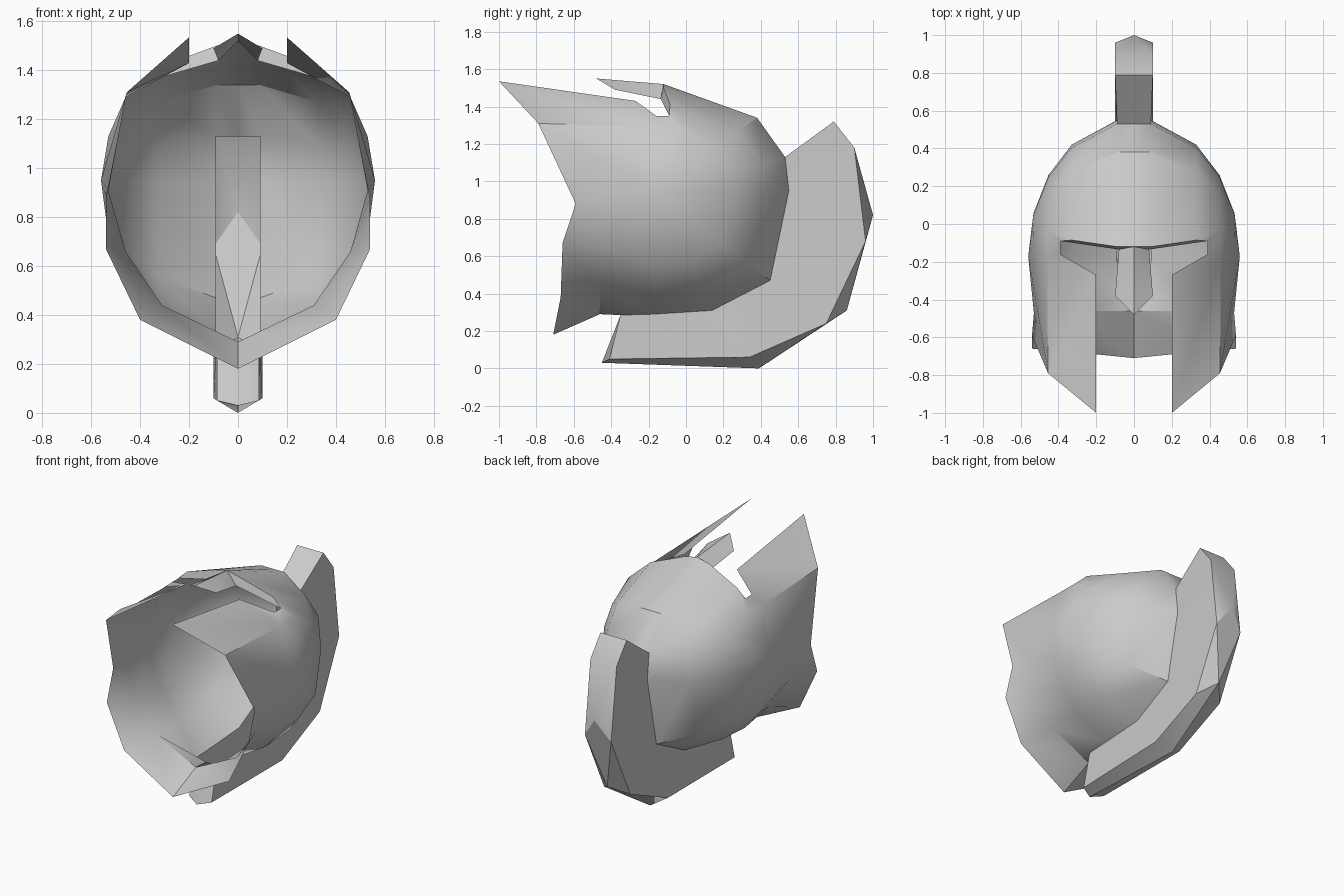
import bpy, bmesh
from math import sin, cos, radians
from mathutils import Vector as V

cube = bpy.data.objects.get("Cube")
if cube:
    bpy.data.objects.remove(cube)

steel = bpy.data.materials.new("plain_grey")
steel.use_nodes = True
steel.diffuse_color = (0.6, 0.6, 0.6, 1)
steel.node_tree.nodes["Principled BSDF"].inputs["Base Color"].default_value = (0.6, 0.6, 0.6, 1)


def build(name, polys):
    """Make a mesh from left-half polygons plus their mirror images."""
    bm = bmesh.new()
    for poly in polys:
        bm.faces.new([bm.verts.new(p) for p in poly])
        bm.faces.new([bm.verts.new((-p[0], p[1], p[2])) for p in reversed(poly)])
    bmesh.ops.remove_doubles(bm, verts=bm.verts, dist=0.002)
    bmesh.ops.recalc_face_normals(bm, faces=bm.faces)
    mesh = bpy.data.meshes.new(name)
    bm.to_mesh(mesh)
    bm.free()
    mesh.materials.append(steel)
    obj = bpy.data.objects.new(name, mesh)
    bpy.context.collection.objects.link(obj)
    bpy.ops.object.select_all(action='DESELECT')
    obj.select_set(True)
    bpy.context.view_layer.objects.active = obj
    bpy.ops.object.shade_smooth_by_angle(angle=radians(33))
    return obj


def strip(a, b):
    """Quads between two rows of points."""
    return [[a[i], a[i + 1], b[i + 1], b[i]] for i in range(len(a) - 1)]


def centre(p):
    return V((0, p[1], p[2]))


# Dome: meridians of the centre profile that gather at the ear
ear = V((0.56, -0.17, 0.95))
profile = [(0.38, 1.34), (0.53, 1.13), (0.55, 0.95), (0.45, 0.47), (0.14, 0.31), (-0.17, 0.29)]
angles = [radians(a) for a in (9.2, 36, 54, 72)]


def meridian(y, z):
    pts = []
    for a in angles:
        k = cos(a) / cos(angles[0])
        pts.append(V((ear.x * sin(a), ear.y + (y - ear.y) * k, ear.z + (z - ear.z) * k)))
    return pts


brow = [V((0.09, -0.12, 1.5)), V((0.33, -0.085, 1.41)), V((0.46, -0.03, 1.29)), V((0.53, -0.1, 1.13))]
columns = [brow] + [meridian(y, z) for y, z in profile]
shell = []
for a, b in zip(columns, columns[1:]):
    shell += strip(a, b) + [[a[-1], ear, b[-1]]]
brow_mid = V((0, -0.12, 1.52))
front = [brow_mid, centre(columns[1][0]), centre(columns[2][0])]
shell += strip(front, [c[0] for c in columns[:3]])

# Neck skirt with flared rim
nape = columns[-1]
slot_end = V((0.085, -0.35, 0.285))
neck = [V((0, -0.46, 0.29)), V((0.31, -0.46, 0.44)), V((0.46, -0.47, 0.66)), V((0.53, -0.47, 0.91))]
rim = [V((0, -0.71, 0.18)), V((0.4, -0.67, 0.38)), V((0.54, -0.66, 0.67)), V((0.54, -0.59, 0.88))]
shell += strip(neck, rim)
shell += [[nape[0], slot_end, neck[1], nape[1]], [slot_end, centre(slot_end), neck[0], neck[1]],
          [nape[1], neck[1], neck[2], nape[2]], [nape[2], neck[2], nape[3]],
          [nape[3], neck[2], neck[3], ear]]

# Cheek guard
corner, upper = V((0.46, -0.19, 1.29)), V((0.2, -0.27, 1.43))
tip, jaw = V((0.2, -1, 1.535)), V((0.455, -0.79, 1.31))
shell += [[corner, upper, tip, jaw], [brow[3], brow[2], corner], [ear, brow[3], corner],
          [ear, corner, jaw], [ear, jaw, rim[3], neck[3]]]

# Lip around the eye opening
inner_top, inner_low = V((0.39, -0.09, 1.35)), V((0.39, -0.16, 1.35))
nose_root = V((0.08, -0.135, 1.44))
shell += [[brow[2], inner_top, inner_low, corner], [brow[1], brow[2], inner_top],
          [brow[0], brow[1], inner_top, nose_root], [corner, inner_low, upper]]

# Nose guard
nose_tip, nose_side = V((0, -0.48, 1.55)), V((0.1, -0.38, 1.49))
shell += [[brow_mid, nose_tip, nose_side], [brow_mid, nose_side, nose_root], [brow_mid, nose_root, brow[0]]]
build("helmet_shell", shell)

# Crest: side panel from the dome slot to the outer edge, then a ridge
slot = [c[0] for c in columns[2:]] + [slot_end]
edge = [V((x, y, z)) for x, y, z in ((0.1, 0.79, 1.32), (0.1, 0.9, 1.18), (0.1, 0.96, 0.68),
        (0.1, 0.75, 0.24), (0.1, 0.34, 0.06), (0.085, -0.41, 0.05))]
ridge = [V((0, y, z)) for y, z in ((1, 0.82), (0.86, 0.31), (0.39, 0), (-0.45, 0.03))]
a, b, c, d, e, f = edge
crest = strip(slot, edge)
crest += [[centre(slot[0]), slot[0], a, centre(a)], [centre(a), a, b, centre(b)],
          [centre(b), b, ridge[0]], [b, c, ridge[0]], [ridge[0], c, ridge[1]],
          [c, d, ridge[1]], [d, e, ridge[2], ridge[1]], [e, f, ridge[3], ridge[2]],
          [f, slot_end, centre(slot_end), ridge[3]]]
build("crest", crest)
